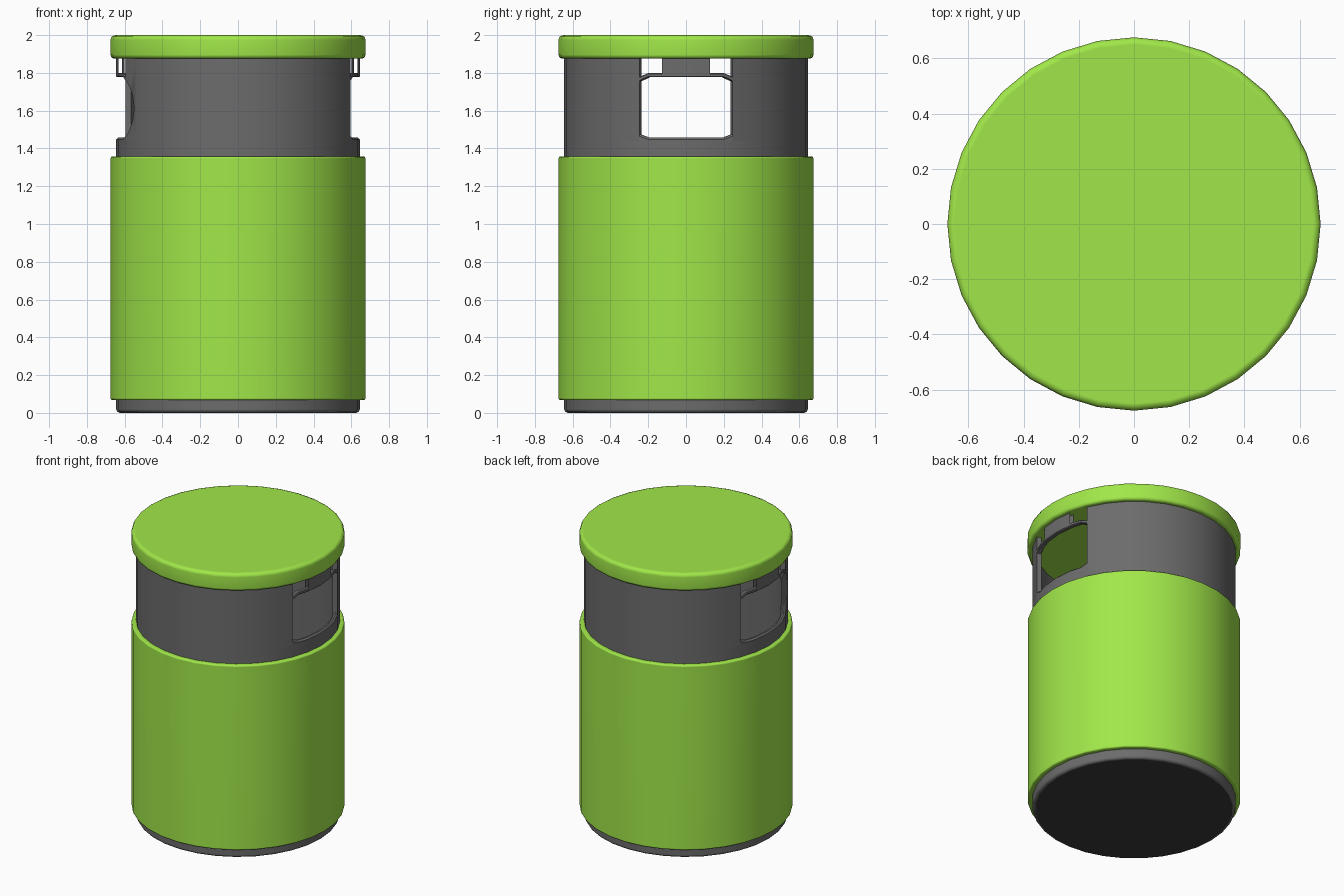
import bpy, bmesh, math
from mathutils import Matrix

if "Cube" in bpy.data.objects:
    bpy.data.objects.remove(bpy.data.objects["Cube"], do_unlink=True)

SIDES = 32
STEP = 360 / SIDES
R_OUT, R_IN = 0.645, 0.614      # liner wall


def material(name, rgb):
    m = bpy.data.materials.new(name)
    m.use_nodes = True
    m.diffuse_color = (*rgb, 1)
    bsdf = next(n for n in m.node_tree.nodes if n.type == 'BSDF_PRINCIPLED')
    bsdf.inputs["Base Color"].default_value = (*rgb, 1)
    return m


GREEN = material("leaf green", (0.355, 0.80, 0.067))
GREY = material("liner grey", (0.15, 0.15, 0.15))
DARK = material("base dark grey", (0.043, 0.043, 0.043))


def finish(bm, name, *mats):
    bmesh.ops.remove_doubles(bm, verts=bm.verts, dist=1e-5)
    bmesh.ops.recalc_face_normals(bm, faces=bm.faces)
    mesh = bpy.data.meshes.new(name)
    bm.to_mesh(mesh)
    bm.free()
    ob = bpy.data.objects.new(name, mesh)
    bpy.context.collection.objects.link(ob)
    for m in mats:
        mesh.materials.append(m)
    return ob


def activate(ob):
    bpy.ops.object.select_all(action='DESELECT')
    ob.select_set(True)
    bpy.context.view_layer.objects.active = ob


def smooth(ob, angle=32):
    activate(ob)
    bpy.ops.object.shade_smooth_by_angle(angle=math.radians(angle))
    return ob


def smooth_weighted(ob):
    """Soft rims, while the large faces stay evenly shaded."""
    smooth(ob, 65)
    wn = ob.modifiers.new("weighted_normals", 'WEIGHTED_NORMAL')
    wn.keep_sharp = True
    bpy.ops.object.modifier_apply(modifier=wn.name)


def lathe(name, profile, *mats):
    """Spin an (r, z) profile round the z axis; open ends are capped."""
    bm = bmesh.new()
    rings = []
    for r, z in profile:
        ring = [bm.verts.new((r * math.cos(math.radians(i * STEP)),
                              r * math.sin(math.radians(i * STEP)), z)) for i in range(SIDES)]
        rings.append(ring)
    for a, b in zip(rings, rings[1:]):
        for i in range(SIDES):
            j = (i + 1) % SIDES
            bm.faces.new((a[i], a[j], b[j], b[i]))
    if profile[0] != profile[-1]:
        bm.faces.new(rings[0])
        bm.faces.new(rings[-1])
    return finish(bm, name, *mats)


def on_facets(r, deg):
    """Radius at an angle on the flat-sided ring."""
    half = STEP / 2
    return r * math.cos(math.radians(half)) / math.cos(math.radians(deg % STEP - half))


def panel(name, columns, top=0.0, bottom=0.0, turn=0, sheets_only=False):
    """Curved wall piece from (angle, z_low, z_high) columns, with chamfered edges."""
    bm = bmesh.new()
    rings = []
    for deg, lo, hi in columns:
        ro, ri = on_facets(R_OUT, deg), on_facets(R_IN, deg)
        section = [(ro - bottom, lo), (ro, lo + bottom), (ro, hi - top), (ro - top, hi),
                   (ri + top, hi), (ri, hi - top), (ri, lo + bottom), (ri + bottom, lo)]
        a = math.radians(deg + turn)
        rings.append([bm.verts.new((r * math.cos(a), r * math.sin(a), z)) for r, z in section])
    for a, b in zip(rings, rings[1:]):
        for i in range(8):
            j = (i + 1) % 8
            if not sheets_only or i in (1, 5):
                bm.faces.new((a[i], a[j], b[j], b[i]))
    if not sheets_only:
        bm.faces.new(rings[0])
        bm.faces.new(rings[-1])
    bmesh.ops.dissolve_degenerate(bm, dist=1e-5, edges=bm.edges)
    return finish(bm, name, GREY)


# Lid with rounded rim
smooth_weighted(lathe("lid", [(0.655, 1.875), (0.669, 1.881), (0.676, 1.896), (0.676, 1.975),
                              (0.669, 1.992), (0.65, 2.0)], GREEN))

# Outer sleeve with rounded lips
sleeve = [(0.643, 0.067), (0.664, 0.067), (0.672, 0.07), (0.675, 0.078), (0.675, 1.347),
          (0.672, 1.355), (0.664, 1.358), (0.643, 1.358), (0.643, 0.067)]
smooth_weighted(lathe("sleeve", sleeve, GREEN))

# Lower liner, hollow, with a dark underside
liner = lathe("liner", [(0.625, 0), (0.639, 0.006), (R_OUT, 0.02), (R_OUT, 1.44),
                        (R_IN, 1.44), (R_IN, 0.03)], GREY, DARK)
for f in liner.data.polygons:
    if f.normal.z < -0.95:
        f.material_index = 1
smooth_weighted(liner)

# Front and back walls of the upper liner
wall_cols = [(22.5 + i * STEP, 1.44, 1.88) for i in range(13)]
smooth(panel("back_wall", wall_cols))
front_wall = panel("front_wall", wall_cols, turn=180)

# Rounded scoop in the front wall beside the right opening
bm = bmesh.new()
bmesh.ops.create_cone(bm, cap_ends=True, segments=64, radius1=0.28, radius2=0.28, depth=0.5,
                      matrix=Matrix.Translation((-0.831, -0.26, 1.613))
                      @ Matrix.Rotation(math.pi / 2, 4, 'X'))
cutter = finish(bm, "scoop_cutter", GREY)
cutter.hide_render = True
activate(front_wall)
cut = front_wall.modifiers.new("scoop", 'BOOLEAN')
cut.object = cutter
cut.operation = 'DIFFERENCE'
cut.solver = 'EXACT'
bpy.ops.object.modifier_apply(modifier=cut.name)
bpy.data.objects.remove(cutter, do_unlink=True)
smooth(front_wall)

# Both side openings: sill, upper bar and hanging post
angles = [-22.5, -18, -STEP, 0, STEP, 18, 22.5]
for side, turn in (("left", 0), ("right", 180)):
    sill = [(a, 1.42, 1.475 if abs(a) > 20 else 1.457) for a in angles]
    bar = [(a, 1.755, 1.78) if abs(a) > 20 else (a, 1.777, 1.80) for a in angles]
    post = [(a, 1.79, 1.88) for a in (-STEP, 0, STEP)]
    smooth(panel(side + "_sill", sill, top=0.01, turn=turn))
    smooth(panel(side + "_opening_bar", bar, top=0.005, bottom=0.005, turn=turn))
    smooth(panel(side + "_post", post, turn=turn, sheets_only=True))
